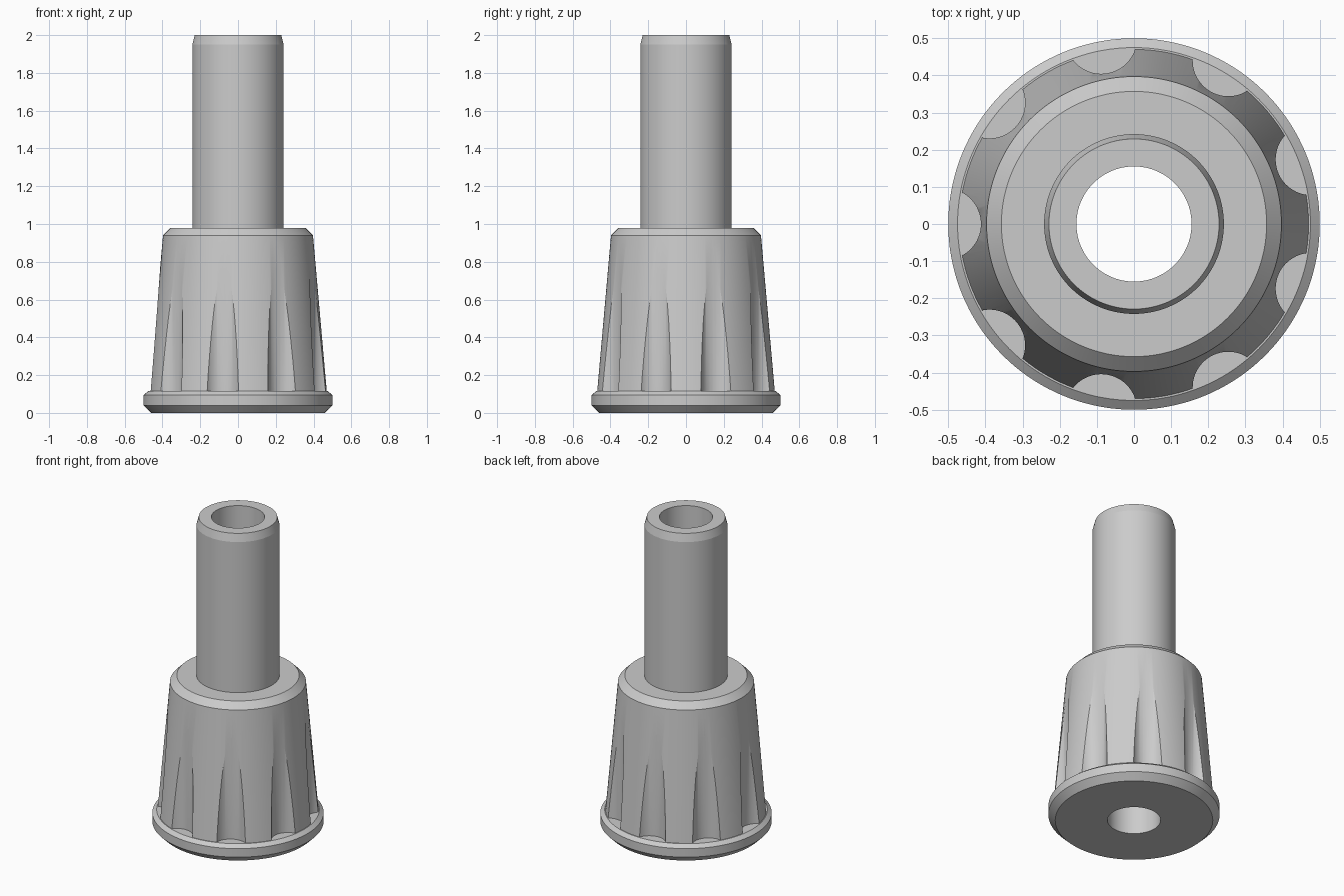
import bpy, bmesh, math
from mathutils import Matrix, Vector

cube = bpy.data.objects.get("Cube")
if cube:
    bpy.data.objects.remove(cube, do_unlink=True)

SEGMENTS = 144
BORE = 0.155      # radius of the through hole
FLUTES = 9

# Single plain material
grey = bpy.data.materials.new("light_grey")
grey.use_nodes = True
colour = (0.6, 0.6, 0.6, 1.0)
grey.diffuse_color = colour
grey.node_tree.nodes["Principled BSDF"].inputs["Base Color"].default_value = colour


def make_object(name, bm):
    bmesh.ops.recalc_face_normals(bm, faces=bm.faces)
    mesh = bpy.data.meshes.new(name)
    bm.to_mesh(mesh)
    bm.free()
    obj = bpy.data.objects.new(name, mesh)
    obj.data.materials.append(grey)
    bpy.context.collection.objects.link(obj)
    return obj


def lathe(name, profile):
    """Revolve a closed (radius, height) outline around the z axis."""
    bm = bmesh.new()
    rings = []
    for i in range(SEGMENTS):
        a = 2 * math.pi * i / SEGMENTS
        rings.append([bm.verts.new((r * math.cos(a), r * math.sin(a), z)) for r, z in profile])
    n = len(profile)
    for i in range(SEGMENTS):
        r0, r1 = rings[i], rings[(i + 1) % SEGMENTS]
        for k in range(n):
            m = (k + 1) % n
            bm.faces.new((r0[k], r1[k], r1[m], r0[m]))
    return make_object(name, bm)


def activate(obj):
    bpy.ops.object.select_all(action='DESELECT')
    obj.select_set(True)
    bpy.context.view_layer.objects.active = obj


# Base flange with bevelled rims
flange = lathe("base_flange", [(BORE, 0), (0.46, 0), (0.5, 0.04), (0.5, 0.095),
                               (0.475, 0.115), (BORE, 0.115)])

# Tapered grip with a chamfered shoulder
grip = lathe("fluted_grip", [(BORE, 0.115), (0.47, 0.115), (0.397, 0.94),
                             (0.357, 0.98), (BORE, 0.98)])

# Hollow stem with a chamfered tip
stem = lathe("hollow_stem", [(BORE, 0.98), (0.242, 0.98), (0.242, 1.95),
                             (0.229, 2.0), (BORE, 2.0)])

# Upright round cutters for the grip flutes
bm = bmesh.new()
for i in range(FLUTES):
    a = math.radians(20) + 2 * math.pi * i / FLUTES
    place = Matrix.Translation(Vector((0.508 * math.cos(a), 0.508 * math.sin(a), 0.5)))
    bmesh.ops.create_cone(bm, cap_ends=True, segments=64, radius1=0.096, radius2=0.096,
                          depth=0.85, matrix=place @ Matrix.Rotation(a, 4, 'Z'))
cutter = make_object("flute_cutter", bm)
cutter.hide_render = True

cut = grip.modifiers.new("flutes", 'BOOLEAN')
cut.operation = 'DIFFERENCE'
cut.solver = 'EXACT'
cut.object = cutter
activate(grip)
bpy.ops.object.modifier_apply(modifier=cut.name)
bpy.data.objects.remove(cutter, do_unlink=True)

# Smooth round walls, crisp rims
for part in (flange, grip, stem):
    activate(part)
    bpy.ops.object.shade_smooth_by_angle(angle=math.radians(14 if part is stem else 28))
